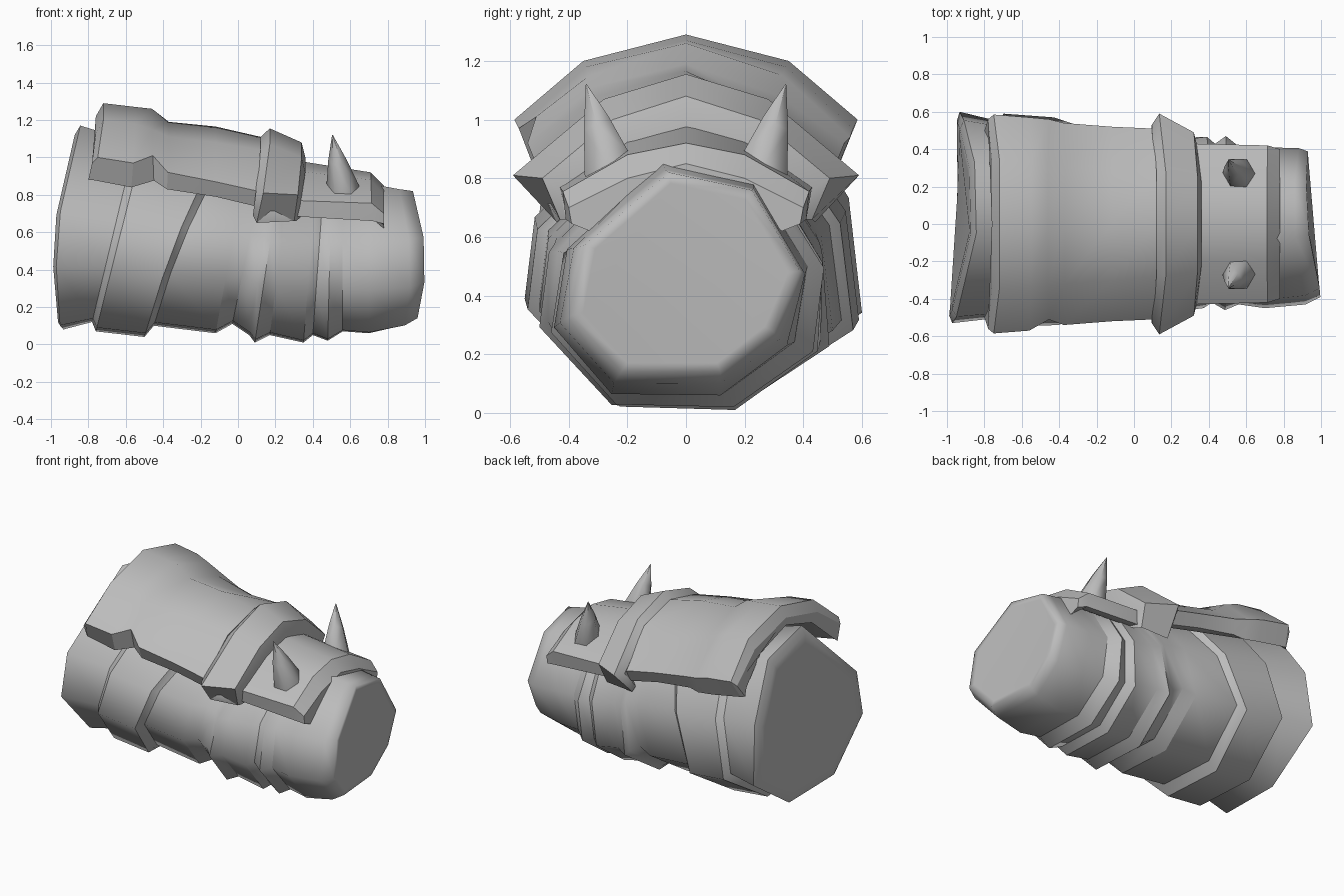
import bpy, bmesh, math
from mathutils import Vector

cube = bpy.data.objects.get("Cube")
if cube:
    bpy.data.objects.remove(cube, do_unlink=True)

grey = bpy.data.materials.new("plain grey")
grey.use_nodes = True
grey.diffuse_color = (0.5, 0.5, 0.5, 1)
grey.node_tree.nodes["Principled BSDF"].inputs["Base Color"].default_value = (0.5, 0.5, 0.5, 1)


def loft(name, rings, ring_angle=25, along_angle=60, soft_ends=False):
    """Skin equally long closed rings and cap both ends.
    Edges round a ring and along the loft get their own sharpness limits."""
    bm = bmesh.new()
    loops = [[bm.verts.new(p) for p in ring] for ring in rings]
    count = len(loops[0])
    for a, b in zip(loops, loops[1:]):
        for i in range(count):
            j = (i + 1) % count
            bm.faces.new((a[i], a[j], b[j], b[i]))
    bm.faces.new(loops[0])
    bm.faces.new(loops[-1])
    bmesh.ops.recalc_face_normals(bm, faces=bm.faces[:])
    ring_of = {v: r for r, loop in enumerate(loops) for v in loop}
    last = len(loops) - 1
    for face in bm.faces:
        face.smooth = True
    for edge in bm.edges:
        r, other = (ring_of[v] for v in edge.verts)
        limit = ring_angle if r == other else along_angle
        if soft_ends and r == other and (r < 2 or r > last - 2):
            limit = 180
        edge.smooth = edge.calc_face_angle(0) < math.radians(limit)
    mesh = bpy.data.meshes.new(name)
    bm.to_mesh(mesh)
    bm.free()
    mesh.materials.append(grey)
    bpy.context.collection.objects.link(bpy.data.objects.new(name, mesh))


# Uneven octagons for the two ends: u runs across the body, v from bottom to top
REAR = [(-.5, .02), (.32, 0), (1, .24), (.92, .6),
        (.52, .92), (-.15, 1), (-.94, .58), (-1, .31)]
SNOUT = [(-.57, 0), (.3, 0), (.75, .2), (1, .5),
         (.58, .91), (-.15, 1), (-.88, .64), (-1, .28)]


def body_ring(x_bottom, x_top, z_bottom, z_top, y_min, y_max, bow=0, yaw=0):
    middle, half = (y_min + y_max) / 2, (y_max - y_min) / 2
    blend = max(0, x_bottom)
    ring = []
    for rear, snout in zip(REAR, SNOUT):
        u, v = Vector(rear).lerp(Vector(snout), blend)
        x = x_bottom + (x_top - x_bottom) * v + bow * 4 * v * (1 - v) + yaw * u
        ring.append((x, middle + half * u, z_bottom + (z_top - z_bottom) * v))
    return ring


def inset(ring, scale):
    centre = sum((Vector(p) for p in ring), Vector()) / len(ring)
    return [centre.lerp(Vector(p), scale) for p in ring]


# Body: leaning rings with raised bands and flat, softly rimmed ends
rear_rim = body_ring(-.95, -.87, .10, 1.12, -.49, .55, bow=-.05, yaw=.02)
snout_rim = body_ring(.94, .93, .14, .82, -.39, .39, bow=.03, yaw=-.035)
loft("body", [
    inset(rear_rim, .9),
    rear_rim,
    body_ring(-.94, -.84, .08, 1.17, -.53, .60, bow=-.05, yaw=.02),
    body_ring(-.78, -.55, .12, 1.08, -.50, .55),
    body_ring(-.76, -.50, .07, 1.10, -.55, .59),
    body_ring(-.50, -.11, .04, 1.05, -.54, .57, bow=-.03),
    body_ring(-.45, -.08, .10, 1.0, -.50, .53, bow=-.03),
    body_ring(-.12, .05, .06, .98, -.50, .50),
    body_ring(-.03, .14, .11, .95, -.47, .48),
    body_ring(.06, .20, .05, .95, -.48, .49),
    body_ring(.09, .23, .01, .93, -.50, .50),
    body_ring(.17, .28, .05, .90, -.47, .48),
    body_ring(.35, .42, .01, .90, -.45, .49),
    body_ring(.40, .46, .05, .88, -.42, .45),
    body_ring(.48, .50, .02, .88, -.46, .49),
    body_ring(.56, .56, .07, .86, -.43, .43),
    body_ring(.70, .70, .06, .86, -.45, .42),
    body_ring(.88, .86, .10, .83, -.43, .41, bow=.03, yaw=-.02),
    snout_rim,
    inset(snout_rim, .9),
], along_angle=180, soft_ends=True)


def arch(x, crown, shoulder, edge, low, x_low, thick=.08, notch=0, dent=0):
    """Arched plate section; notch lifts the front edge, dent lowers one shoulder."""
    x_edge = (x + x_low) / 2

    def side(s):
        lift = notch if s < 0 else 0
        sink = dent if s > 0 else 0
        return [(x, s * shoulder[0], shoulder[1] - sink),
                (x_edge, s * (edge[0] - lift * .7), edge[1] + lift),
                (x_low, s * (low[0] - lift * .4), low[1] + lift * .8)]

    outer = side(-1)[::-1] + [(x, 0, crown)] + side(1)
    inner = [(px, py * .82, pz - thick) for px, py, pz in outer[1:-1]]
    return outer + inner[::-1]


# Large back plate with a bevelled rear, a notched front edge and a dented shoulder
loft("back_plate", [
    arch(-.76, 1.22, (.34, 1.13), (.56, .97), (.50, .88), -.80, thick=.05),
    arch(-.72, 1.29, (.35, 1.2), (.585, 1.0), (.52, .88), -.78),
    arch(-.55, 1.27, (.34, 1.18), (.57, .97), (.52, .84), -.57),
    arch(-.46, 1.26, (.33, 1.15), (.56, .94), (.51, .82), -.45, notch=.07),
    arch(-.37, 1.19, (.32, 1.11), (.54, .92), (.50, .83), -.38, dent=.03),
    arch(-.12, 1.165, (.3, 1.08), (.52, .87), (.48, .79), -.12, dent=.05),
    arch(.12, 1.11, (.28, 1.04), (.51, .82), (.47, .74), .09),
])

# Raised brow ridge between the plates
loft("brow_ridge", [
    arch(.11, 1.10, (.28, 1.02), (.53, .81), (.43, .69), .08),
    arch(.17, 1.155, (.28, 1.07), (.59, .81), (.44, .65), .10),
    arch(.34, 1.08, (.25, 1.0), (.49, .80), (.43, .66), .30),
    arch(.36, 1.0, (.23, .92), (.43, .76), (.41, .66), .31),
])

# Snout plate with a sloping front lip
loft("snout_plate", [
    arch(.30, .985, (.2, .93), (.43, .77), (.41, .685), .30),
    arch(.71, .92, (.2, .88), (.42, .755), (.41, .66), .72),
    arch(.78, .85, (.2, .80), (.40, .70), (.39, .645), .78),
])


def spike(name, s):
    base, tip = Vector((.56, .27, .85)), Vector((.505, .34, 1.12))
    rings = []
    for t, radius in ((-.2, .085), (0, .087), (.5, .05), (1, .002)):
        centre = base.lerp(tip, t)
        ring = []
        for i in range(6):
            a = math.tau * i / 6
            dx, dy = radius * math.cos(a), radius * math.sin(a)
            ring.append((centre.x + dx, s * (centre.y + dy), centre.z - dy * .5))
        rings.append(ring)
    loft(name, rings, ring_angle=50, along_angle=70)


# Pair of spikes on the snout
spike("left_spike", 1)
spike("right_spike", -1)
